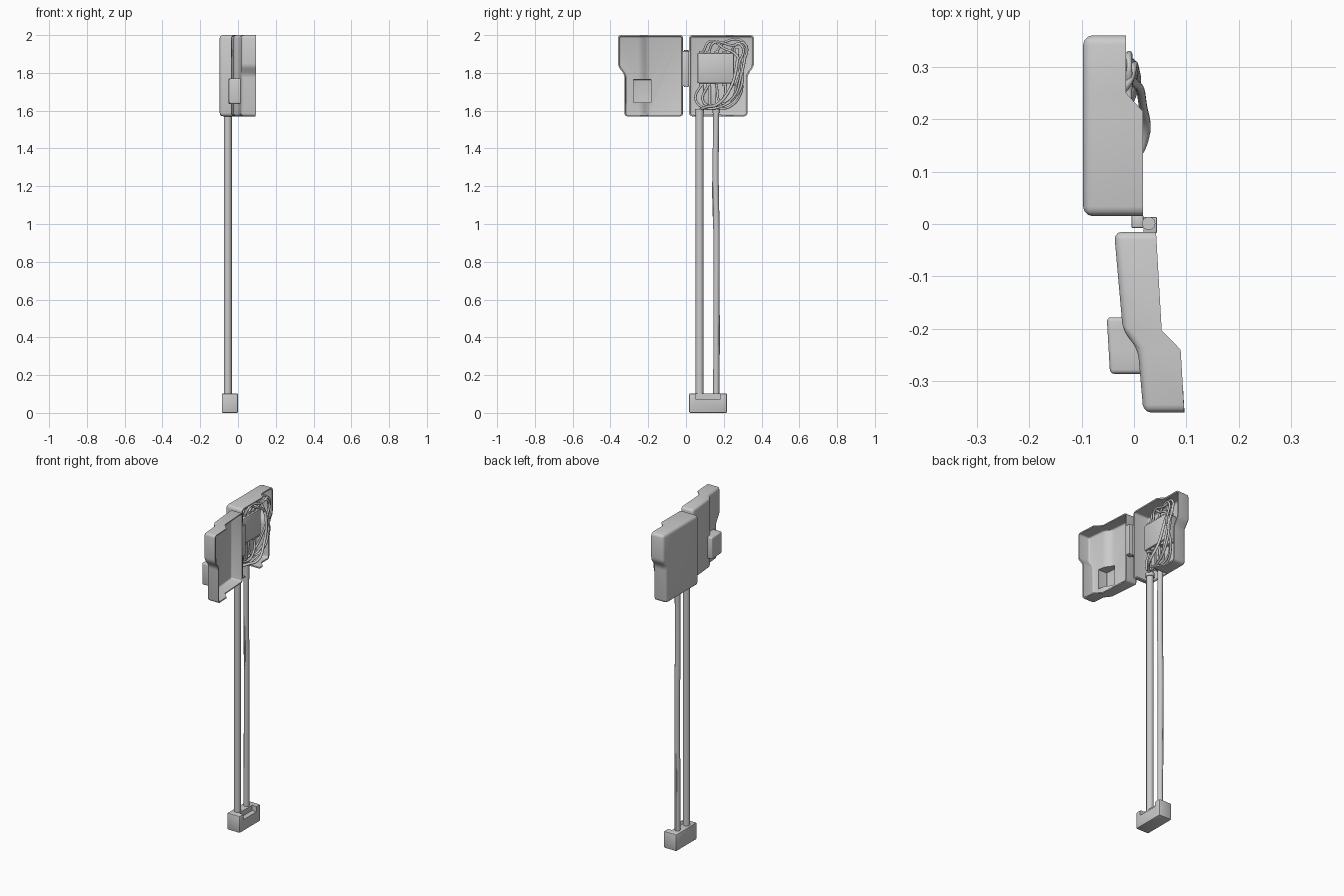
import bpy, bmesh, math
from mathutils import Vector

if "Cube" in bpy.data.objects:
    bpy.data.objects.remove(bpy.data.objects["Cube"])


def finish(ob, angle=35):
    """Apply modifiers / convert to mesh and shade smooth by angle."""
    bpy.ops.object.select_all(action='DESELECT')
    ob.select_set(True)
    bpy.context.view_layer.objects.active = ob
    bpy.ops.object.convert(target='MESH')
    bpy.ops.object.shade_smooth_by_angle(angle=math.radians(angle))
    return bpy.context.object


def link(name, bm):
    me = bpy.data.meshes.new(name)
    bm.to_mesh(me)
    bm.free()
    ob = bpy.data.objects.new(name, me)
    bpy.context.collection.objects.link(ob)
    return ob


def block(name, x, y, z, bevel=0.0, cut_from=None):
    """Box from ranges; with cut_from it is subtracted instead of kept."""
    bm = bmesh.new()
    bmesh.ops.create_cube(bm, size=1)
    for v in bm.verts:
        v.co = Vector([(a + b) / 2 + c * (b - a) for (a, b), c in zip((x, y, z), v.co)])
    ob = link(name, bm)
    if cut_from:
        m = cut_from.modifiers.new('cut', 'BOOLEAN')
        m.operation, m.solver, m.object = 'DIFFERENCE', 'EXACT', ob
        finish(cut_from)
        bpy.data.objects.remove(ob)
        return
    if bevel:
        m = ob.modifiers.new('bevel', 'BEVEL')
        m.width, m.segments = bevel, 2
    return finish(ob)


def tray(name, outline, breaks, back, rim, bevel, wall):
    """Hollow tray open to +x; back and rim depth follow functions of y."""
    bm = bmesh.new()
    bm.faces.new([bm.verts.new((0, y, z)) for y, z in outline])
    for b in breaks:
        bmesh.ops.bisect_plane(bm, geom=bm.verts[:] + bm.edges[:] + bm.faces[:],
                               plane_co=(0, b, 0), plane_no=(0, 1, 0))
    for v in bm.verts:
        v.co.x = back(v.co.y)
    edges = [e for e in bm.edges if e.is_boundary]
    new = bmesh.ops.extrude_edge_only(bm, edges=edges)['geom']
    for v in new:
        if isinstance(v, bmesh.types.BMVert):
            v.co.x = rim(v.co.y)
    bmesh.ops.recalc_face_normals(bm, faces=bm.faces)
    ob = link(name, bm)
    m = ob.modifiers.new('bevel', 'BEVEL')
    m.width, m.segments, m.angle_limit = bevel, 3, math.radians(25)
    m = ob.modifiers.new('wall', 'SOLIDIFY')
    m.thickness, m.offset = wall, -1
    return finish(ob)


def tube(name, pts, r, res=3):
    cu = bpy.data.curves.new(name, 'CURVE')
    cu.dimensions, cu.bevel_depth, cu.bevel_resolution = '3D', r, res
    cu.use_fill_caps, cu.resolution_u = True, 6
    sp = cu.splines.new('BEZIER')
    sp.bezier_points.add(len(pts) - 1)
    for p, co in zip(sp.bezier_points, pts):
        p.co = co
        p.handle_left_type = p.handle_right_type = 'AUTO'
    ob = bpy.data.objects.new(name, cu)
    bpy.context.collection.objects.link(ob)
    return finish(ob, 50)


def step(y, a, b, rise):
    return rise * min(1, max(0, (y - a) / (b - a)))


OUT = [(0.015, 1.57), (0.326, 1.57), (0.326, 1.79), (0.36, 1.835), (0.36, 2.0), (0.015, 2.0)]

# box body, opening to +x, with a stepped rim
body = tray('box_body', OUT, (0.215, 0.25), lambda y: -0.097,
            lambda y: 0.017 - step(y, 0.215, 0.25, 0.032), 0.018, 0.008)
block('cut', (-0.08, 0.1), (0.047, 0.185), (1.55, 1.6), cut_from=body)

# open door, slightly swung, mirrored outline
door_back = lambda y: -0.038 + 0.058 * (-y - 0.015) + step(-y, 0.195, 0.245, 0.036)
door_rim = lambda y: 0.042 + 0.058 * (-y - 0.015) + step(-y, 0.203, 0.235, 0.034)
door = tray('door', [(-y, z) for y, z in OUT], (-0.203, -0.24), door_back, door_rim, 0.015, 0.007)

# handle recess pushed through the door
block('cut', (-0.06, 0.035), (-0.279, -0.184), (1.642, 1.764), cut_from=door)
tray('handle_recess', [(-0.286, 1.636), (-0.178, 1.636), (-0.178, 1.77), (-0.286, 1.77)],
     (-0.203, -0.24), lambda y: -0.052 + 0.058 * (-y - 0.178),
     lambda y: door_back(y) + 0.005, 0.008, 0.006)

# hinge: barrel and two leaves
tube('hinge_barrel', [(0.028, 0.001, 1.725), (0.028, 0.001, 1.92)], 0.013)
block('hinge_body_leaf', (-0.005, 0.018), (-0.008, 0.017), (1.73, 1.915), 0.003)
block('hinge_door_leaf', (0.018, 0.044), (-0.017, 0.013), (1.73, 1.915), 0.002)

# conduits down to the base
tube('large_conduit', [(-0.054, 0.072, 0.09), (-0.054, 0.072, 1.6)], 0.021, 5)
tube('small_conduit', [(-0.054, 0.16, 0.09), (-0.054, 0.161, 0.6), (-0.054, 0.162, 0.95),
                       (-0.054, 0.157, 1.25), (-0.054, 0.16, 1.6)], 0.016, 4)
tube('loose_wire', [(-0.056, 0.172, 0.09), (-0.056, 0.172, 0.6), (-0.056, 0.15, 0.95),
                    (-0.056, 0.144, 1.25), (-0.056, 0.158, 1.5), (-0.056, 0.155, 1.64)], 0.005)
for i, (y, r) in enumerate(((0.072, 0.025), (0.16, 0.021))):
    tube(f'conduit_collar_{i}', [(-0.054, y, 1.588), (-0.054, y, 1.61)], r, 5)

# base block with a notch in its upper +x edge
base = block('base', (-0.086, 0.0), (0.017, 0.217), (0.0, 0.103), 0.006)
block('cut', (-0.03, 0.02), (0.053, 0.18), (0.07, 0.13), cut_from=base)

# control unit inside the box, with terminals above and below
block('control_unit', (-0.09, -0.02), (0.06, 0.255), (1.745, 1.905), 0.008)
for i in range(5):
    y = 0.08 + 0.041 * i
    block(f'upper_terminal_{i}', (-0.07, -0.03), (y - 0.012, y + 0.012), (1.9, 1.917), 0.002)
    if i != 2:
        block(f'lower_terminal_{i}', (-0.07, -0.03), (y - 0.012, y + 0.012), (1.73, 1.748), 0.002)
for i, y in enumerate((0.105, 0.145)):
    block(f'lower_connector_{i}', (-0.085, -0.045), (y - 0.014, y + 0.014), (1.63, 1.745), 0.003)

# wiring loops around the unit
wires = [
    [(-0.04, 0.09, 1.91), (-0.03, 0.13, 1.968), (-0.02, 0.2, 1.93), (-0.01, 0.26, 1.9),
     (0.0, 0.297, 1.82), (0.0, 0.28, 1.7), (-0.02, 0.18, 1.62), (-0.04, 0.075, 1.625),
     (-0.045, 0.05, 1.67), (-0.04, 0.085, 1.74)],
    [(-0.04, 0.16, 1.91), (-0.03, 0.21, 1.965), (-0.02, 0.3, 1.965), (-0.01, 0.312, 1.9),
     (0.005, 0.29, 1.78), (0.0, 0.25, 1.67), (-0.03, 0.19, 1.64), (-0.045, 0.16, 1.74)],
    [(-0.04, 0.24, 1.91), (-0.01, 0.27, 1.955), (0.0, 0.302, 1.93), (0.0, 0.28, 1.84),
     (0.0, 0.295, 1.76), (-0.02, 0.29, 1.69), (-0.05, 0.23, 1.62), (-0.06, 0.16, 1.61)],
    [(-0.04, 0.21, 1.74), (-0.03, 0.2, 1.67), (-0.03, 0.14, 1.625), (-0.04, 0.09, 1.65),
     (-0.04, 0.12, 1.74)],
    [(-0.04, 0.12, 1.91), (-0.02, 0.15, 1.96), (-0.01, 0.25, 1.945), (-0.01, 0.31, 1.955),
     (-0.01, 0.305, 1.85), (-0.02, 0.27, 1.75), (-0.05, 0.24, 1.66), (-0.05, 0.075, 1.61)],
]
for i, p in enumerate(wires):
    tube(f'wire_{i}', p, 0.0065)
tube('thick_wire', [(-0.03, 0.27, 1.93), (0.0, 0.27, 1.85), (0.017, 0.225, 1.7),
                    (0.02, 0.16, 1.63), (-0.01, 0.11, 1.62), (-0.05, 0.075, 1.605)], 0.008)
